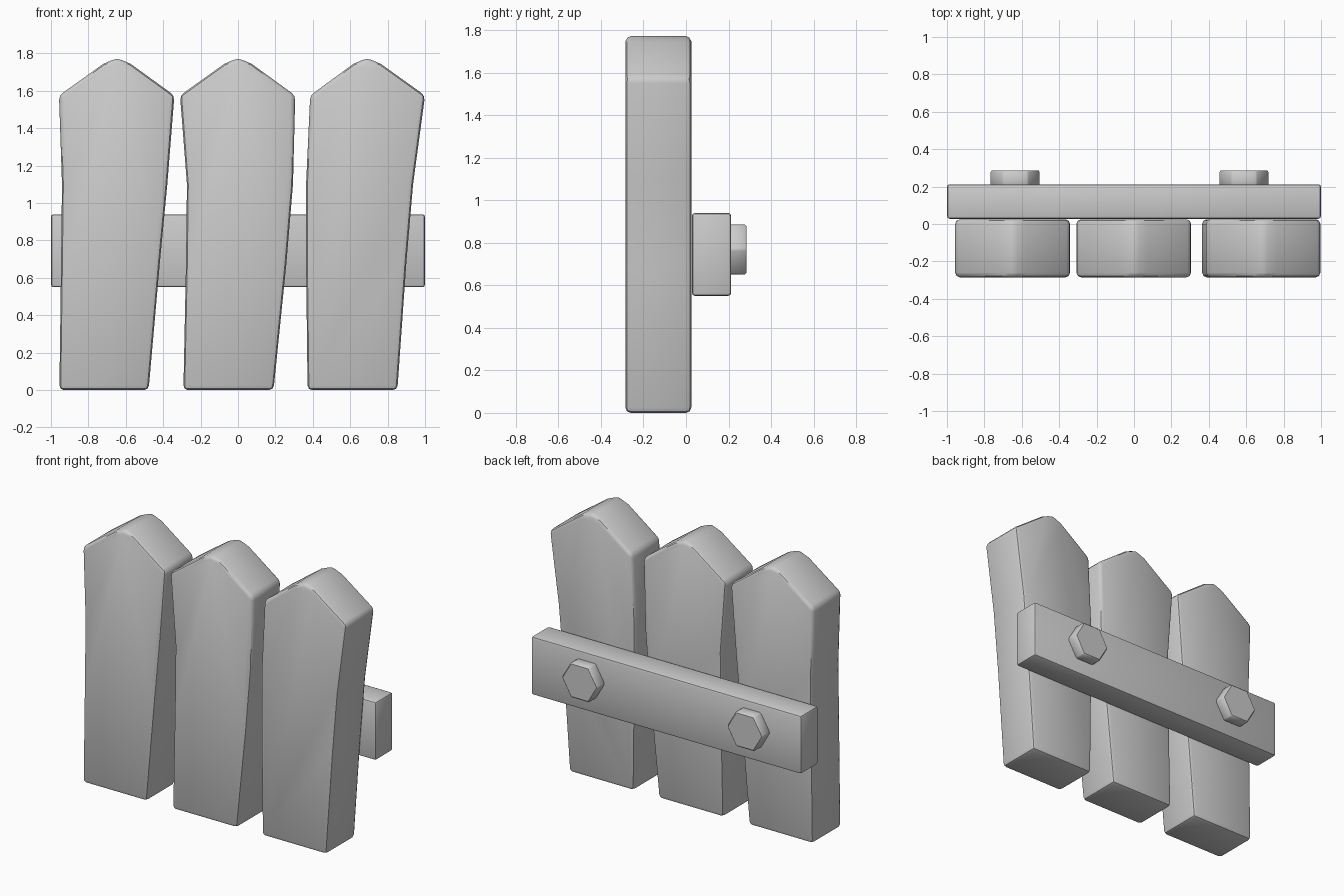
import bpy, bmesh, math
from mathutils import Matrix

cube = bpy.data.objects.get("Cube")
if cube:
    bpy.data.objects.remove(cube, do_unlink=True)

# Single grey material
grey = bpy.data.materials.new("plain grey")
grey.use_nodes = True
colour = (0.6, 0.6, 0.6, 1)
grey.diffuse_color = colour
grey.node_tree.nodes["Principled BSDF"].inputs["Base Color"].default_value = colour


def finish(name, bm, bevel, segments=2):
    """Turn a bmesh into a bevelled, smooth-shaded object."""
    bmesh.ops.recalc_face_normals(bm, faces=bm.faces)
    mesh = bpy.data.meshes.new(name)
    bm.to_mesh(mesh)
    bm.free()
    mesh.materials.append(grey)
    obj = bpy.data.objects.new(name, mesh)
    bpy.context.collection.objects.link(obj)
    mod = obj.modifiers.new("soft edges", 'BEVEL')
    mod.width = bevel
    mod.segments = segments
    mod.limit_method = 'ANGLE'
    mod.angle_limit = math.radians(28)
    bpy.ops.object.select_all(action='DESELECT')
    obj.select_set(True)
    bpy.context.view_layer.objects.active = obj
    bpy.ops.object.modifier_apply(modifier=mod.name)
    bpy.ops.object.shade_smooth_by_angle(angle=math.radians(40))


def picket(name, left, right, peak):
    """Warped board with a blunt point; edges run from the foot to the shoulder."""
    heights = (0, 0.68, 1.1, 1.575)
    outline = list(zip(right, heights))
    outline += [(peak + 0.072, 1.745), (peak, 1.775), (peak - 0.072, 1.745)]
    outline += reversed(list(zip(left, heights)))
    bm = bmesh.new()
    face = bm.faces.new([bm.verts.new((x, -0.285, z)) for x, z in outline])
    ext = bmesh.ops.extrude_face_region(bm, geom=[face])
    verts = [v for v in ext["geom"] if isinstance(v, bmesh.types.BMVert)]
    bmesh.ops.translate(bm, verts=verts, vec=(0, 0.31, 0))
    finish(name, bm, 0.025)


# Three pickets
picket("right_picket", (-0.955, -0.946, -0.941, -0.957), (-0.478, -0.418, -0.378, -0.34), -0.647)
picket("middle_picket", (-0.292, -0.278, -0.273, -0.31), (0.19, 0.259, 0.294, 0.306), 0)
picket("left_picket", (0.372, 0.364, 0.364, 0.386), (0.852, 0.9, 0.936, 1.0), 0.69)

# Back rail
bm = bmesh.new()
bmesh.ops.create_cube(bm, size=1, matrix=Matrix.Translation((0, 0.12, 0.745))
                      @ Matrix.Diagonal((2, 0.185, 0.39, 1)))
finish("back_rail", bm, 0.015)

# Hexagonal bolt heads
for name, x in (("right_bolt", -0.635), ("left_bolt", 0.588)):
    bm = bmesh.new()
    bmesh.ops.create_cone(bm, cap_ends=True, segments=6, radius1=0.135, radius2=0.135, depth=0.1)
    bm.verts.ensure_lookup_table()
    # Turn the corners toward the sides and the axis toward the back
    corner = math.atan2(bm.verts[0].co.y, bm.verts[0].co.x)
    bmesh.ops.transform(bm, verts=bm.verts, matrix=Matrix.Translation((x, 0.235, 0.768))
                        @ Matrix.Rotation(math.radians(-90), 4, 'X')
                        @ Matrix.Rotation(-corner, 4, 'Z'))
    finish(name, bm, 0.008, 1)
